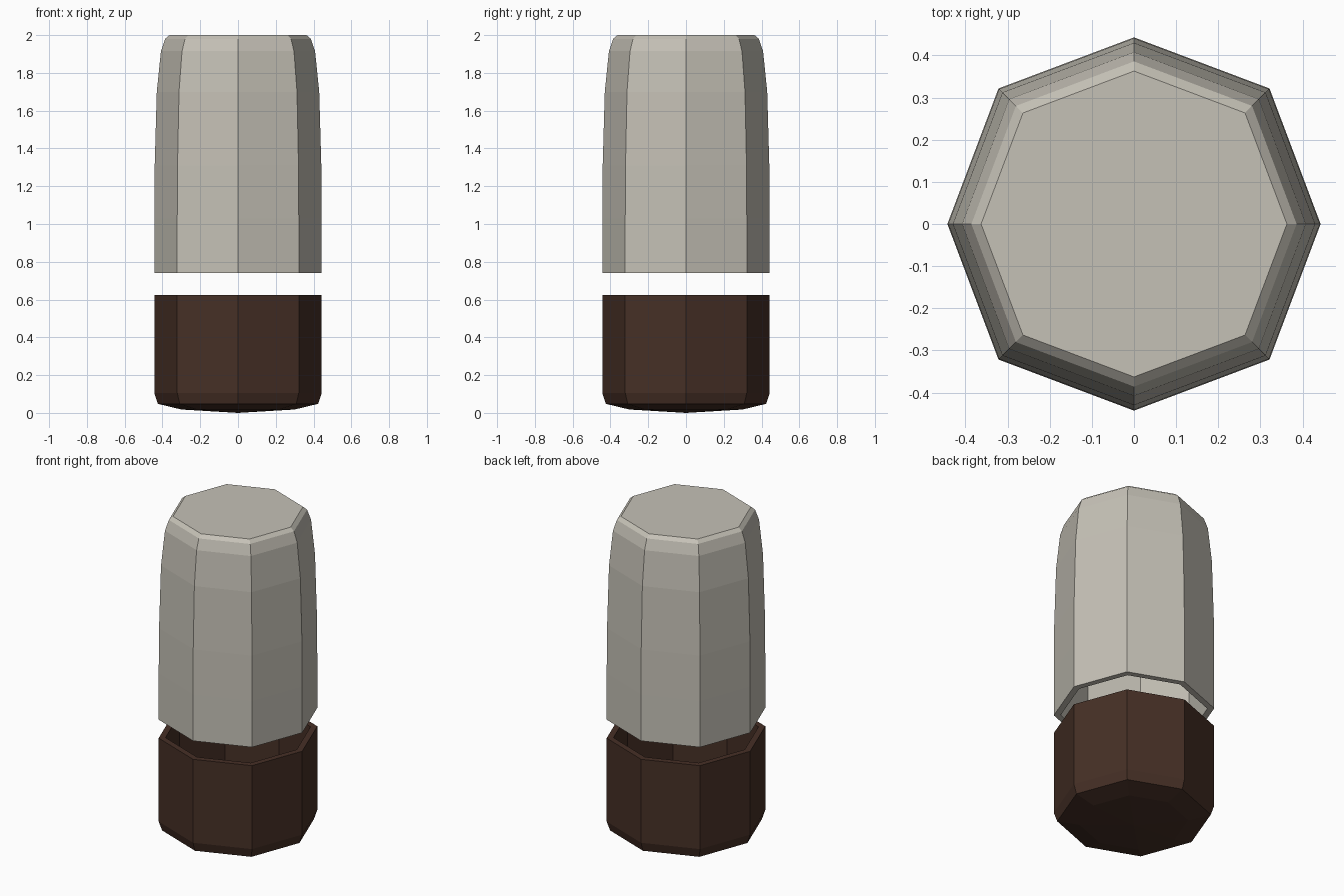
import bpy, bmesh, math

if "Cube" in bpy.data.objects:
    bpy.data.objects.remove(bpy.data.objects["Cube"])

SIDES = 8


def material(name, rgb):
    m = bpy.data.materials.new(name)
    m.diffuse_color = (*rgb, 1)
    m.use_nodes = True
    m.node_tree.nodes["Principled BSDF"].inputs["Base Color"].default_value = m.diffuse_color
    return m


def lathe(name, profile, mat):
    """Spin (radius, z) points into an eight-sided solid; both ends lie on the axis."""
    bm = bmesh.new()
    rings = []
    for r, z in profile:
        if r == 0:
            rings.append([bm.verts.new((0, 0, z))] * SIDES)
            continue
        ring = []
        for i in range(SIDES):
            a = math.tau * i / SIDES
            k = r * (1.027 if i % 2 else 1.0)  # diagonal corners sit slightly wider
            ring.append(bm.verts.new((k * math.cos(a), k * math.sin(a), z)))
        rings.append(ring)
    for lo, hi in zip(rings, rings[1:]):
        for i in range(SIDES):
            j = (i + 1) % SIDES
            quad = list(dict.fromkeys((lo[i], lo[j], hi[j], hi[i])))
            bm.faces.new(quad)
    bmesh.ops.recalc_face_normals(bm, faces=bm.faces)
    me = bpy.data.meshes.new(name)
    bm.to_mesh(me)
    bm.free()
    me.materials.append(mat)
    ob = bpy.data.objects.new(name, me)
    bpy.context.collection.objects.link(ob)
    return ob


grey = material("warm grey", (0.56, 0.535, 0.47))
brown = material("dark brown", (0.061, 0.029, 0.019))

# Lower cup: outside from the base up, over the rim, down the inside
lathe("lower_cup", [
    (0, 0.0), (0.30, 0.018), (0.424, 0.048), (0.443, 0.105), (0.443, 0.625),
    (0.405, 0.625), (0.405, 0.12), (0.385, 0.085), (0.28, 0.06), (0, 0.045),
], brown)

# Upper shell: outside from the top down, under the rim, up the inside
lathe("upper_shell", [
    (0, 2.0), (0.363, 2.0), (0.386, 1.98), (0.408, 1.915), (0.430, 1.70),
    (0.441, 1.31), (0.443, 1.03), (0.443, 0.74),
    (0.405, 0.74), (0.405, 1.03), (0.402, 1.31), (0.391, 1.70),
    (0.370, 1.90), (0.345, 1.96), (0, 1.96),
], grey)
